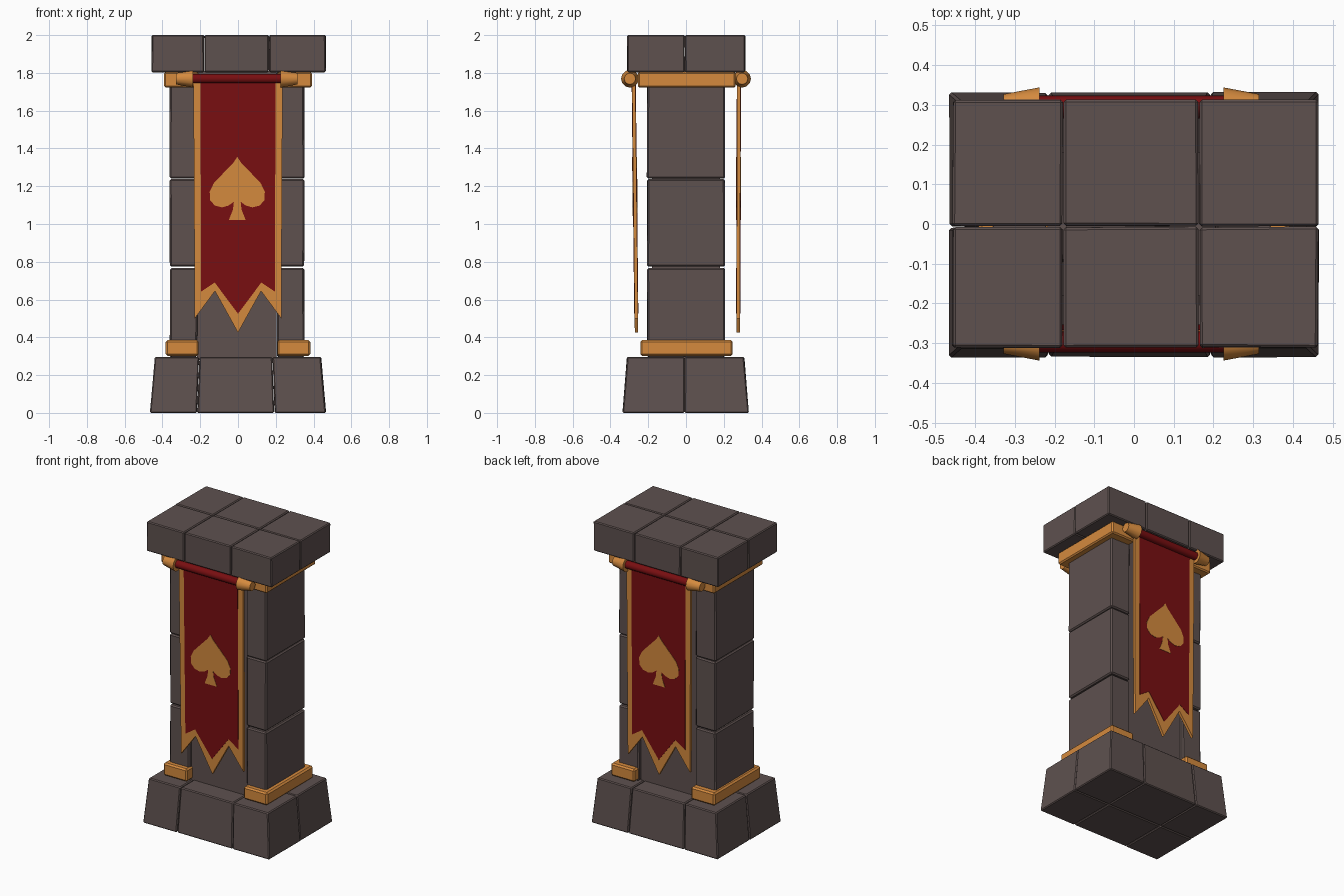
import bpy, bmesh, math, random
from mathutils import Matrix, Vector

if "Cube" in bpy.data.objects:
    bpy.data.objects.remove(bpy.data.objects["Cube"])

random.seed(4)


def material(name, rgb):
    m = bpy.data.materials.new(name)
    m.diffuse_color = (*rgb, 1)
    m.use_nodes = True
    m.node_tree.nodes["Principled BSDF"].inputs["Base Color"].default_value = m.diffuse_color
    return m


STONE = material("warm grey stone", (0.112, 0.082, 0.078))
GOLD = material("orange gold", (0.66, 0.254, 0.048))
RED = material("deep red cloth", (0.19, 0.0045, 0.0056))


def finish(bm, name, mat):
    bmesh.ops.recalc_face_normals(bm, faces=bm.faces)
    me = bpy.data.meshes.new(name)
    bm.to_mesh(me)
    bm.free()
    me.materials.append(mat)
    ob = bpy.data.objects.new(name, me)
    bpy.context.collection.objects.link(ob)
    return ob


def block(name, mat, x, y, z, taper=(1, 1), bevel=0.007, jitter=0.0):
    """Bevelled box between bounds; the top is scaled about the z axis by taper."""
    bm = bmesh.new()
    bmesh.ops.create_cube(bm, size=1)
    for v in bm.verts:
        top = v.co.z > 0
        px, py = x[v.co.x > 0], y[v.co.y > 0]
        if top:
            px, py = px * taper[0], py * taper[1]
        v.co = Vector((px + random.uniform(-jitter, jitter),
                       py + random.uniform(-jitter, jitter), z[top]))
    if bevel:
        bmesh.ops.bevel(bm, geom=bm.edges[:], offset=bevel, segments=1,
                        affect='EDGES', profile=0.5)
    return finish(bm, name, mat)


def course(name, xs, ys, z, taper=(1, 1)):
    """A layer of stones split at the given x and y seams."""
    g = 0.0015
    for i in range(len(xs) - 1):
        for j in range(len(ys) - 1):
            block(f"{name}_{i}_{j}", STONE, (xs[i] + g, xs[i + 1] - g),
                  (ys[j] + g, ys[j + 1] - g), z, taper, 0.006, 0.0015)


def sheet(name, mat, pts, thick, y_top, y_low):
    """Flat x-z outline given thickness and hung on a slight slant."""
    bm = bmesh.new()
    rings = []
    for s in (-0.5, 0.5):
        rings.append([bm.verts.new((px, y_low + (y_top - y_low) * (pz - 0.42) / 1.35
                                    + s * thick, pz)) for px, pz in pts])
        bm.faces.new(rings[-1])
    n = len(pts)
    for i in range(n):
        k = (i + 1) % n
        bm.faces.new((rings[0][i], rings[0][k], rings[1][k], rings[1][i]))
    finish(bm, name, mat)


def rod(name, mat, x0, x1, r0, r1, y, z, sides):
    """Cylinder or cone along x."""
    bm = bmesh.new()
    bmesh.ops.create_cone(bm, cap_ends=True, segments=sides, radius1=r0, radius2=r1,
                          depth=abs(x1 - x0))
    turn = Matrix.Rotation(math.copysign(math.pi / 2, x1 - x0), 4, 'Y')
    bmesh.ops.transform(bm, verts=bm.verts,
                        matrix=Matrix.Translation(((x0 + x1) / 2, y, z)) @ turn)
    ob = finish(bm, name, mat)
    bpy.ops.object.select_all(action='DESELECT')
    bpy.context.view_layer.objects.active = ob
    ob.select_set(True)
    bpy.ops.object.shade_smooth_by_angle(angle=math.radians(40))


def mirrored(half):
    """Complete a right-hand outline that runs from top to bottom."""
    return half + [(-px, pz) for px, pz in reversed(half) if px > 1e-6]


# Base and cap stones
course("base_stone", (-0.467, -0.217, 0.193, 0.467), (-0.337, -0.008, 0.333),
       (0, 0.296), (0.945, 0.93))
course("cap_stone", (-0.458, -0.178, 0.163, 0.465), (-0.312, -0.006, 0.314), (1.803, 2.0))

# Recessed centre panel
block("centre_panel", STONE, (-0.218, 0.205), (-0.18, 0.18), (0.28, 1.81), bevel=0)

# Side pillars of three stones, with gold bands at foot and head
for side, x in (("left", (-0.361, -0.215)), ("right", (0.205, 0.351))):
    for i, z in enumerate(((0.295, 0.766), (0.775, 1.237), (1.24, 1.806))):
        block(f"{side}_pillar_stone_{i}", STONE, x, (-0.206, 0.206), z, bevel=0.008,
              jitter=0.002)
    s = -1 if side == "left" else 1
    foot = sorted((s * 0.383, s * 0.208))
    head = sorted((s * 0.391, s * 0.208))
    block(f"{side}_foot_band", GOLD, foot, (-0.242, 0.247), (0.302, 0.386), bevel=0.01)
    block(f"{side}_head_band", GOLD, head, (-0.255, 0.262), (1.722, 1.805), bevel=0.008)

# Banner outlines
cloth = mirrored([(0.236, 1.765), (0.229, 0.5), (0.122, 0.645), (0, 0.425)])
field = mirrored([(0.199, 1.765), (0.195, 0.642), (0.123, 0.69), (0, 0.525)])
spade = mirrored([(0, 1.355), (0.022, 1.323), (0.075, 1.268), (0.125, 1.215),
                  (0.146, 1.17), (0.143, 1.125), (0.118, 1.097), (0.08, 1.088),
                  (0.045, 1.098), (0.018, 1.118), (0.023, 1.075), (0.045, 1.02)])
spade = [(px - 0.004, pz) for px, pz in spade]

# Banners hanging from rods, front and back
for face, y_top, y_low, y_rod in (("front", -0.277, -0.262, -0.297),
                                  ("back", 0.28, 0.276, 0.297)):
    sheet(f"{face}_banner_border", GOLD, cloth, 0.018, y_top, y_low)
    sheet(f"{face}_banner_field", RED, field, 0.022, y_top, y_low)
    sheet(f"{face}_banner_spade", GOLD, spade, 0.026, y_top, y_low)
    rod(f"{face}_banner_rod", RED, -0.26, 0.25, 0.026, 0.026, y_rod, 1.77, 10)
    rod(f"{face}_left_knob", GOLD, -0.238, -0.328, 0.047, 0.03, y_rod, 1.769, 12)
    rod(f"{face}_right_knob", GOLD, 0.225, 0.315, 0.047, 0.03, y_rod, 1.769, 12)
